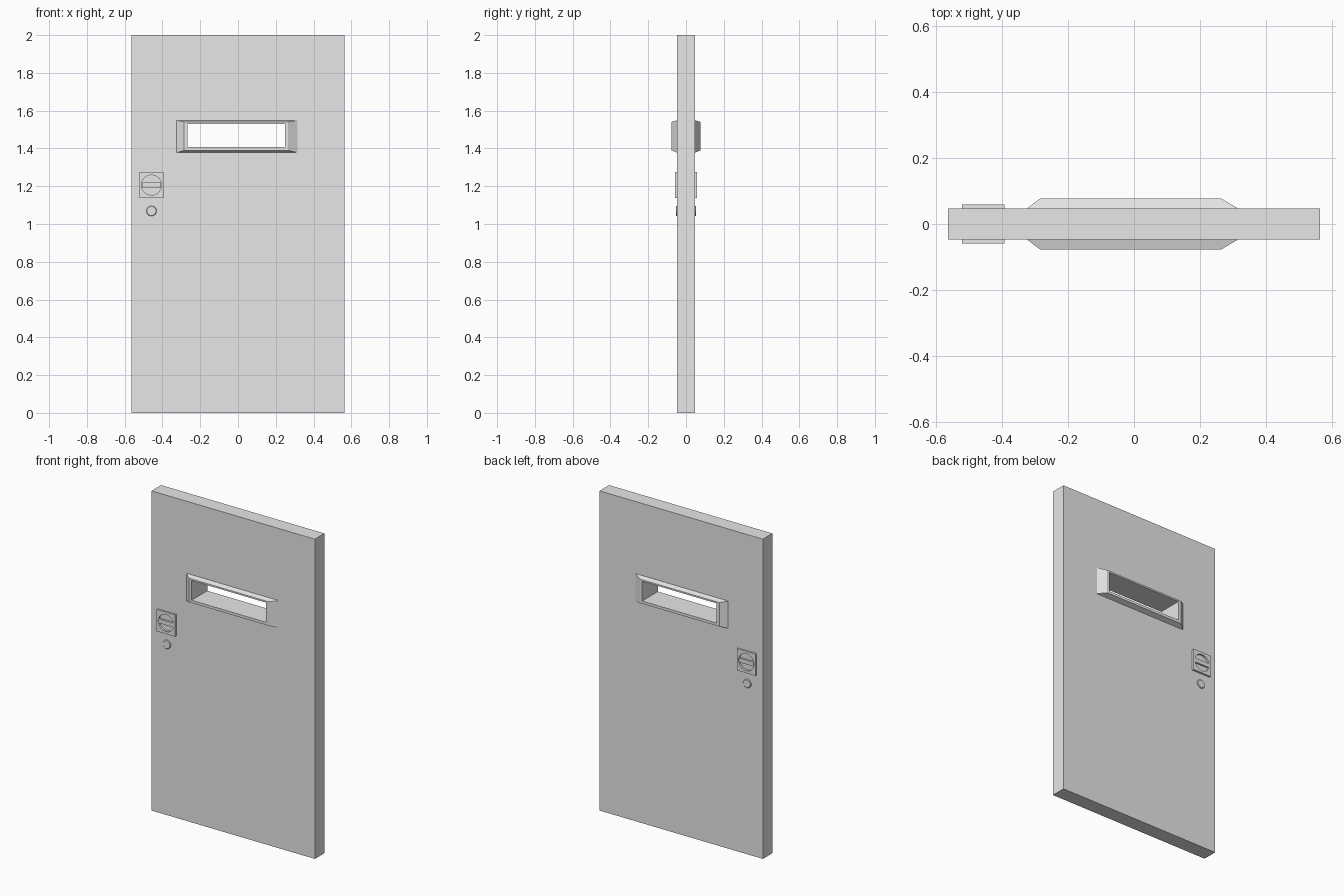
import bpy, bmesh, math

cube = bpy.data.objects.get("Cube")
if cube:
    bpy.data.objects.remove(cube, do_unlink=True)

# Single painted-metal material
grey = bpy.data.materials.new("light grey metal")
grey.use_nodes = True
colour = (0.8, 0.8, 0.8, 1)
grey.diffuse_color = colour
grey.node_tree.nodes["Principled BSDF"].inputs["Base Color"].default_value = colour


def rect(x0, x1, z0, z1, y):
    return [(x0, y, z0), (x1, y, z0), (x1, y, z1), (x0, y, z1)]


def circle(cx, cz, radius, y, count=32):
    angles = [math.tau * i / count for i in range(count)]
    return [(cx + radius * math.cos(a), y, cz + radius * math.sin(a)) for a in angles]


def square(cx, cz, half_w, half_h, y, count=32):
    # Rectangle outline with one point for each point of the matching circle
    points = []
    for i in range(count):
        c, s = math.cos(math.tau * i / count), math.sin(math.tau * i / count)
        m = max(abs(c), abs(s))
        points.append((cx + half_w * c / m, y, cz + half_h * s / m))
    return points


def skin(name, loops, ring):
    # Joins loops in order; a ring joins the last to the first, otherwise ends are capped
    bm = bmesh.new()
    rows = [[bm.verts.new(p) for p in loop] for loop in loops]
    n = len(rows[0])
    pairs = list(zip(rows, rows[1:]))
    if ring:
        pairs.append((rows[-1], rows[0]))
    else:
        bm.faces.new(rows[0])
        bm.faces.new(rows[-1])
    for a, b in pairs:
        for i in range(n):
            j = (i + 1) % n
            bm.faces.new((a[i], a[j], b[j], b[i]))
    bmesh.ops.recalc_face_normals(bm, faces=bm.faces)
    mesh = bpy.data.meshes.new(name)
    bm.to_mesh(mesh)
    bm.free()
    mesh.materials.append(grey)
    obj = bpy.data.objects.new(name, mesh)
    bpy.context.collection.objects.link(obj)
    return obj


HALF = 0.047        # half thickness of the door
FRAME = 0.0775      # half depth of the window frame
PLATE = 0.059       # half depth over the lock plates
slab = (-0.565, 0.565, 0, 2)
frame_outer = (-0.325, 0.316, 1.378, 1.549)
frame_face = (-0.285, 0.265, 1.39, 1.54)
opening = (-0.267, 0.249, 1.407, 1.53)

# Door slab with the window cut through it
skin("door_slab", [rect(*slab, -HALF), rect(*frame_outer, -HALF),
                   rect(*frame_outer, HALF), rect(*slab, HALF)], True)

# Bevelled window frame running through the slab
skin("window_frame", [rect(*frame_outer, -HALF), rect(*frame_face, -FRAME),
                      rect(*opening, -FRAME), rect(*opening, FRAME),
                      rect(*frame_face, FRAME), rect(*frame_outer, HALF)], True)

# Lock plate, grip bar and button on both sides
lock_x, lock_z, button_z = -0.458, 1.206, 1.069
well, bar_h = 0.053, 0.013
bar_w = math.sqrt(well ** 2 - bar_h ** 2)
for side, word in ((-1, "front"), (1, "back")):
    inside, face = side * (HALF - 0.004), side * PLATE
    skin(word + "_lock_plate", [square(lock_x, lock_z, 0.064, 0.068, inside),
                                square(lock_x, lock_z, 0.064, 0.068, face),
                                circle(lock_x, lock_z, well, face),
                                circle(lock_x, lock_z, well, inside)], True)
    bar = (lock_x - bar_w, lock_x + bar_w, lock_z - bar_h, lock_z + bar_h)
    skin(word + "_grip_bar", [rect(*bar, inside), rect(*bar, face)], False)
    skin(word + "_button", [circle(lock_x, button_z, 0.027, inside),
                            circle(lock_x, button_z, 0.027, side * (HALF + 0.003)),
                            circle(lock_x, button_z, 0.024, side * (HALF + 0.006))], False)
